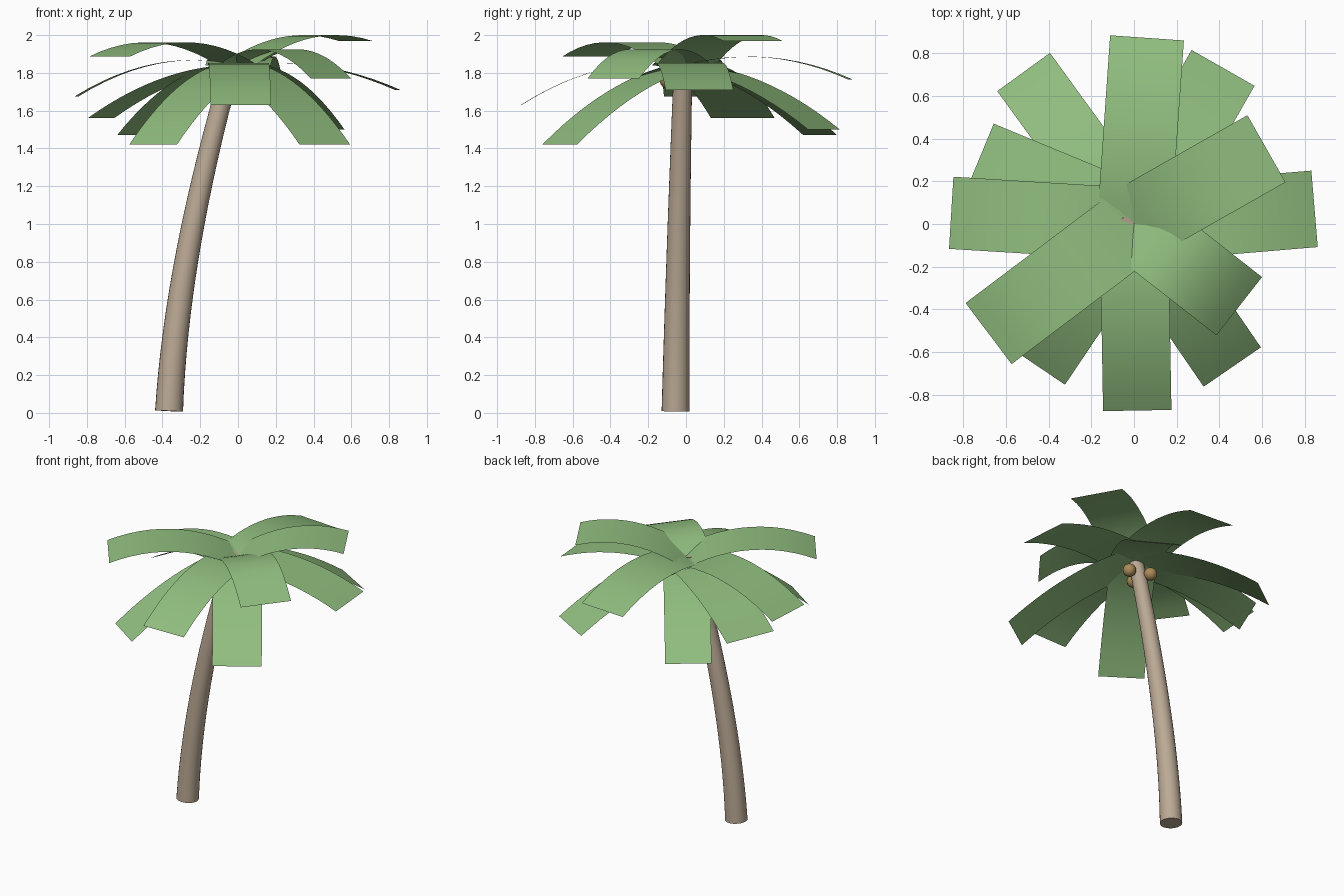
import bpy, bmesh
from math import radians, cos, sin, pi
from mathutils import Vector

if "Cube" in bpy.data.objects:
    bpy.data.objects.remove(bpy.data.objects["Cube"])


def material(name, rgb):
    m = bpy.data.materials.new(name)
    m.diffuse_color = (*rgb, 1)
    m.use_nodes = True
    m.node_tree.nodes["Principled BSDF"].inputs["Base Color"].default_value = m.diffuse_color
    return m


bark = material("bark", (0.50, 0.40, 0.30))
leaf = material("leaf", (0.28, 0.51, 0.21))
husk = material("husk", (0.40, 0.25, 0.10))


def finish(bm, name, mat, angle=40):
    me = bpy.data.meshes.new(name)
    bm.to_mesh(me)
    bm.free()
    me.materials.append(mat)
    ob = bpy.data.objects.new(name, me)
    bpy.context.collection.objects.link(ob)
    bpy.ops.object.select_all(action='DESELECT')
    ob.select_set(True)
    bpy.context.view_layer.objects.active = ob
    bpy.ops.object.shade_smooth_by_angle(angle=radians(angle))
    return ob


# Leaning trunk: tapered rings along a quadratic curve
P0, P1, P2 = Vector((-0.365, -0.055, 0.01)), Vector((-0.325, -0.045, 0.82)), Vector((-0.03, -0.015, 1.85))
SIDES, STEPS = 24, 16
bm = bmesh.new()
rings = []
for i in range(STEPS + 1):
    t = i / STEPS
    p = P0 * (1 - t) ** 2 + P1 * 2 * t * (1 - t) + P2 * t * t
    tangent = ((P1 - P0) * (1 - t) + (P2 - P1) * t).normalized()
    u = Vector((0, 1, 0)).cross(tangent).normalized()
    v = tangent.cross(u)
    r = 0.074 - 0.025 * t
    rings.append([bm.verts.new(p + r * (u * cos(2 * pi * k / SIDES) + v * sin(2 * pi * k / SIDES)))
                  for k in range(SIDES)])
for a, b in zip(rings, rings[1:]):
    for k in range(SIDES):
        n = (k + 1) % SIDES
        bm.faces.new((a[k], a[n], b[n], b[k]))
bm.faces.new(rings[0][::-1])
bm.faces.new(rings[-1])
finish(bm, "trunk", bark)


# Fronds: flat-ended strips arching outwards from the crown
def frond(i, angle, reach, tip_z, slope, width, start_z=1.84, steps=12):
    a = radians(angle)
    out, side = Vector((cos(a), sin(a), 0)), Vector((-sin(a), cos(a), 0))
    bend = (start_z + slope * reach - tip_z) / reach ** 2
    bm = bmesh.new()
    rows = []
    for s in range(steps + 1):
        r = reach * s / steps
        c = out * r + Vector((0, 0, start_z + slope * r - bend * r * r))
        rows.append([bm.verts.new(c + side * w * width) for w in (-0.5, 0.5)])
    for p, q in zip(rows, rows[1:]):
        bm.faces.new((p[0], q[0], q[1], p[1]))
    finish(bm, f"frond_{i}", leaf)


# angle, reach, tip height, starting slope, width
FRONDS = [
    (86, 0.873, 1.765, 0.276, 0.346), (60.3, 0.841, 1.50, -0.10, 0.339),
    (29.6, 0.713, 1.97, 0.643, 0.361), (4.8, 0.848, 1.71, 0.134, 0.359),
    (-38, 0.625, 1.77, 0.639, 0.346), (-55.5, 0.812, 1.42, -0.20, 0.325),
    (-89, 0.873, 1.63, 0.153, 0.32), (-124, 0.804, 1.42, -0.20, 0.305),
    (-143, 0.852, 1.886, 0.511, 0.358), (176.5, 0.857, 1.675, 0.236, 0.338),
    (157.5, 0.786, 1.56, -0.05, 0.365), (126, 0.879, 1.47, -0.10, 0.305),
]
for i, f in enumerate(FRONDS):
    frond(i + 1, *f)

# Coconuts around the trunk under the crown
for i, ang in enumerate((10, 130, 250)):
    bm = bmesh.new()
    bmesh.ops.create_uvsphere(bm, u_segments=20, v_segments=12, radius=0.044)
    a = radians(ang)
    bmesh.ops.translate(bm, verts=bm.verts, vec=(-0.045 + 0.085 * cos(a), -0.015 + 0.085 * sin(a), 1.76))
    finish(bm, f"coconut_{i + 1}", husk)
